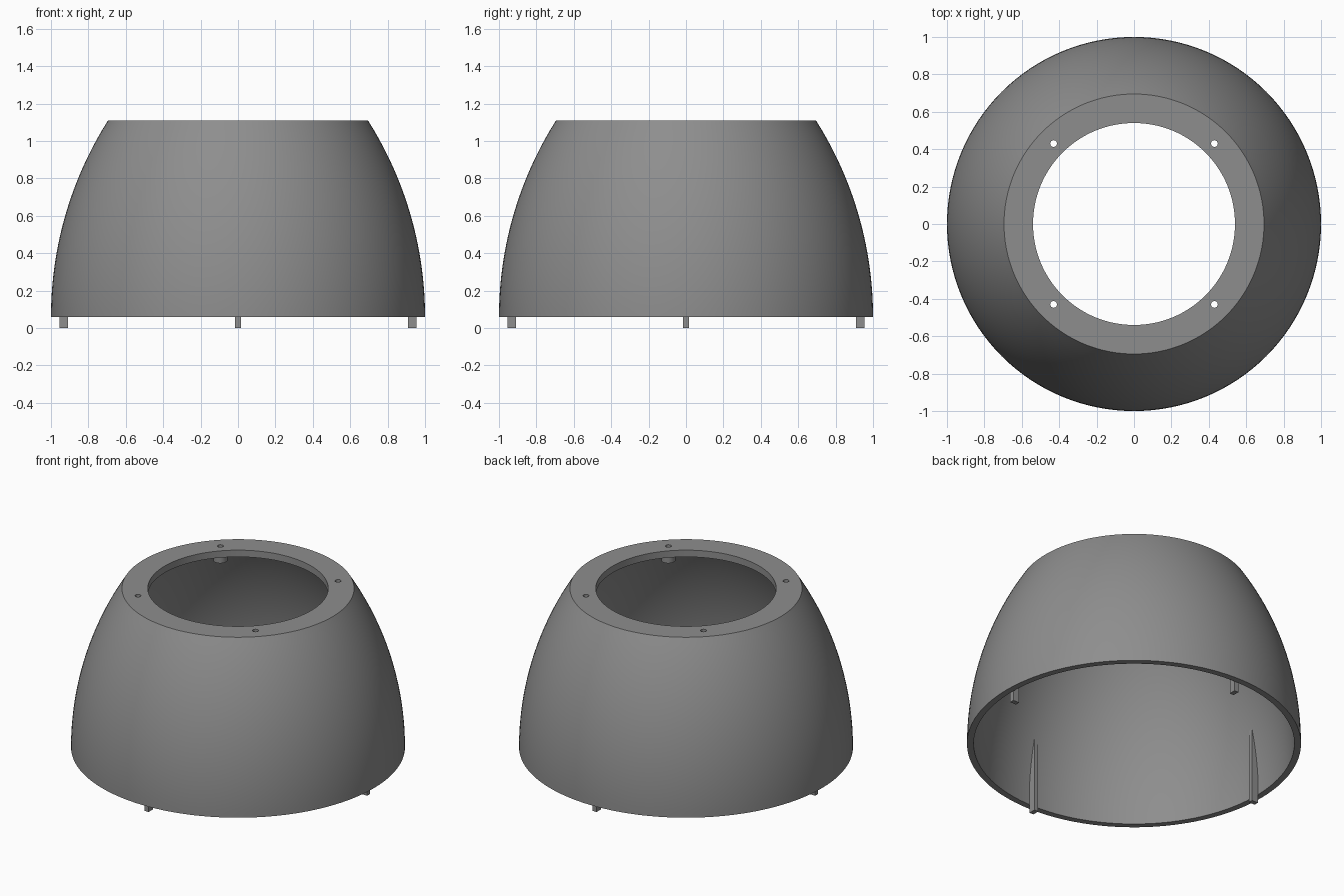
import bpy, bmesh, math
from mathutils import Matrix

if "Cube" in bpy.data.objects:
    bpy.data.objects.remove(bpy.data.objects["Cube"])

SEG = 128
BASE, TOP, CURVE = 0.06, 1.11, 1.96      # rim height, top height, side arc radius
LIP, WALL = 0.045, 0.04

grey = bpy.data.materials.new("mid grey")
grey.diffuse_color = (0.27, 0.27, 0.27, 1)
grey.use_nodes = True
grey.node_tree.nodes["Principled BSDF"].inputs["Base Color"].default_value = grey.diffuse_color


def finish(name, bm):
    bmesh.ops.recalc_face_normals(bm, faces=bm.faces)
    mesh = bpy.data.meshes.new(name)
    bm.to_mesh(mesh)
    bm.free()
    ob = bpy.data.objects.new(name, mesh)
    bpy.context.collection.objects.link(ob)
    mesh.materials.append(grey)
    return ob


def lathe(name, profile):
    bm = bmesh.new()
    rings = [[bm.verts.new((r * math.cos(a), r * math.sin(a), z))
              for a in (2 * math.pi * i / SEG for i in range(SEG))]
             for r, z in profile]
    for lower, upper in zip(rings, rings[1:] + rings[:1]):
        for i in range(SEG):
            j = (i + 1) % SEG
            bm.faces.new((lower[i], lower[j], upper[j], upper[i]))
    return finish(name, bm)


def corner_cylinders(name, radius, z0, z1, sides):
    bm = bmesh.new()
    for x in (-0.43, 0.43):
        for y in (-0.43, 0.43):
            bmesh.ops.create_cone(bm, cap_ends=True, segments=sides,
                                  radius1=radius, radius2=radius, depth=z1 - z0,
                                  matrix=Matrix.Translation((x, y, (z0 + z1) / 2)))
    return finish(name, bm)


def arc(radius, edge, z):
    h = z - BASE
    return edge - radius + math.sqrt(radius ** 2 - h ** 2)


def cut(target, cutter):
    mod = target.modifiers.new("holes", 'BOOLEAN')
    mod.operation, mod.solver, mod.object = 'DIFFERENCE', 'EXACT', cutter
    bpy.context.view_layer.objects.active = target
    bpy.ops.object.modifier_apply(modifier=mod.name)


# Curved shell with an inward flange around the top opening
N = 24
zs = [BASE + (TOP - BASE) * i / N for i in range(N + 1)]
zi = [BASE + (TOP - LIP - BASE) * i / N for i in range(N + 1)]
outer = [(arc(CURVE, 1.0, z), z) for z in zs]
inner = [(arc(CURVE - WALL, 1.0 - WALL, z), z) for z in reversed(zi)]
shell = lathe("dome_shell", outer + [(0.54, TOP), (0.54, TOP - LIP)] + inner)

# Screw bosses under the flange, with through holes
bosses = corner_cylinders("screw_bosses", 0.042, 1.015, TOP - LIP, 32)
holes = corner_cylinders("hole_cutter", 0.018, 0.9, 1.3, 24)
cut(shell, holes)
cut(bosses, holes)
bpy.data.objects.remove(holes)

# Locating ribs inside the wall, ending in tabs below the rim
side = [(0.91, 0), (0.955, 0), (0.955, 0.25), (0.93, 0.5), (0.91, 0.5)]
bm = bmesh.new()
for k in range(4):
    turn = Matrix.Rotation(k * math.pi / 2, 3, 'Z')
    ends = []
    for w in (-0.015, 0.015):
        ends.append([bm.verts.new(turn @ Matrix.Identity(3) @ bm.verts.new((r, w, z)).co)
                     for r, z in side])
    for e in ends:
        bm.faces.new(e)
    for i in range(len(side)):
        j = (i + 1) % len(side)
        bm.faces.new((ends[0][i], ends[0][j], ends[1][j], ends[1][i]))
bmesh.ops.delete(bm, geom=[v for v in bm.verts if not v.link_faces], context='VERTS')
ribs = finish("locating_ribs", bm)

# Smooth curved walls, crisp rims
for ob in (shell, bosses):
    bpy.ops.object.select_all(action='DESELECT')
    ob.select_set(True)
    bpy.context.view_layer.objects.active = ob
    bpy.ops.object.shade_smooth_by_angle(angle=math.radians(30))
